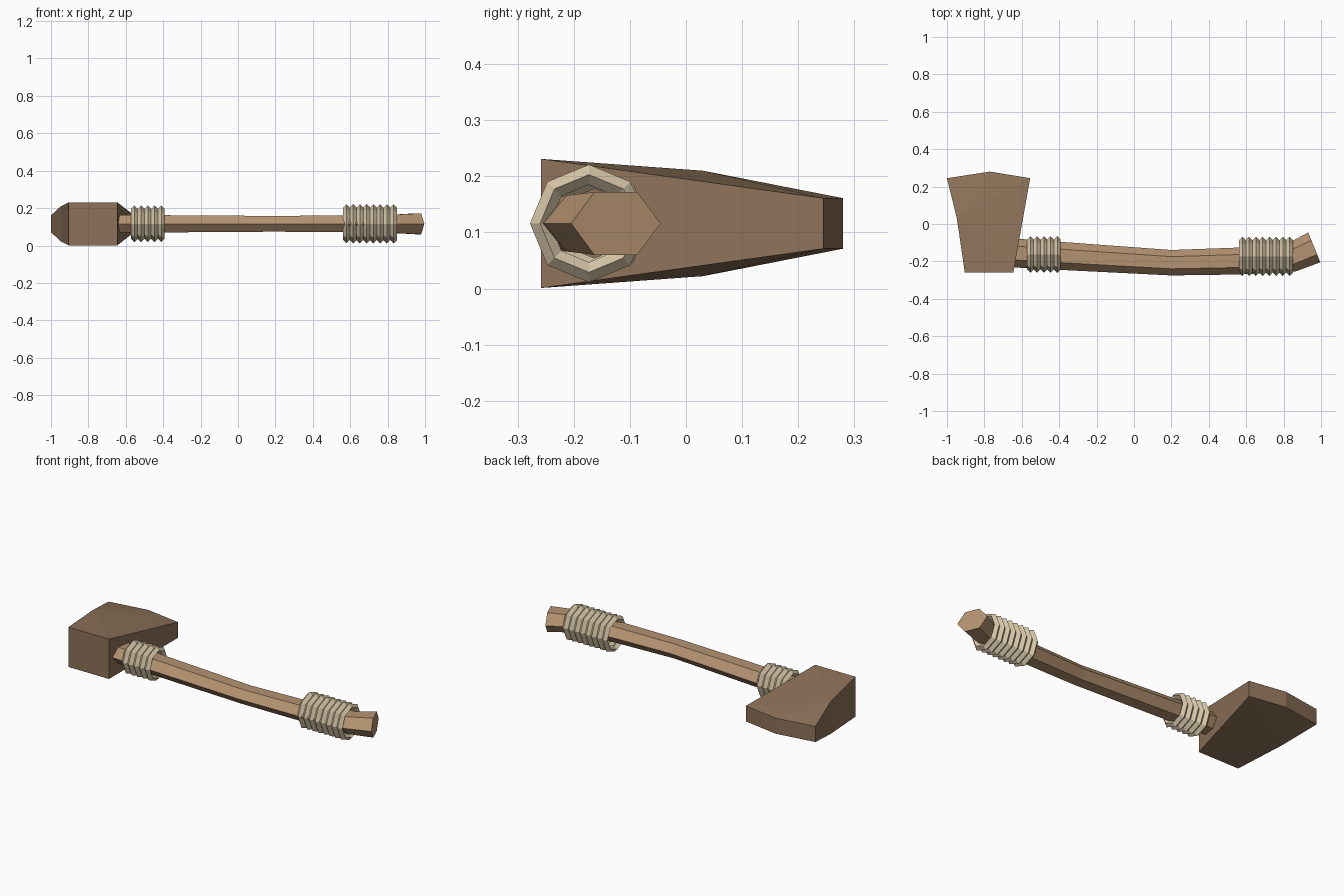
import bpy, bmesh, math

if "Cube" in bpy.data.objects:
    bpy.data.objects.remove(bpy.data.objects["Cube"])


def material(name, rgb):
    m = bpy.data.materials.new(name)
    m.diffuse_color = (*rgb, 1)
    m.use_nodes = True
    m.node_tree.nodes["Principled BSDF"].inputs["Base Color"].default_value = m.diffuse_color
    return m


DARK_WOOD = material("dark_wood", (0.27, 0.17, 0.10))
LIGHT_WOOD = material("light_wood", (0.46, 0.29, 0.165))
ROPE = material("rope", (0.68, 0.57, 0.39))
ZC = 0.116


def make(name, bm, mat):
    bmesh.ops.recalc_face_normals(bm, faces=bm.faces)
    me = bpy.data.meshes.new(name)
    bm.to_mesh(me)
    bm.free()
    me.materials.append(mat)
    ob = bpy.data.objects.new(name, me)
    bpy.context.collection.objects.link(ob)


# Head: outline as (x, y, half thickness), mirrored above and below the middle
outline = [(-0.905, -0.258, 0.115), (-0.645, -0.258, 0.115), (-0.555, 0.245, 0.045),
           (-0.77, 0.28, 0.045), (-1.0, 0.245, 0.045), (-0.947, 0.03, 0.094)]
bm = bmesh.new()
top = [bm.verts.new((x, y, ZC + h)) for x, y, h in outline]
bot = [bm.verts.new((x, y, ZC - h)) for x, y, h in outline]
for ring in (top, bot):
    for a, b, c in ((0, 1, 5), (1, 2, 5), (5, 2, 3), (5, 3, 4)):
        bm.faces.new((ring[a], ring[b], ring[c]))
for i in range(6):
    j = (i + 1) % 6
    bm.faces.new((top[i], top[j], bot[j], bot[i]))
make("head", bm, DARK_WOOD)

# Handle: flattened hexagon swept along a bent path (x, y, half width, half height, turn)
path = [(-0.72, -0.15, 0.078, 0.048, -5), (-0.40, -0.170, 0.075, 0.046, -5),
        (0.20, -0.207, 0.068, 0.042, 0), (0.56, -0.198, 0.072, 0.045, 2),
        (0.85, -0.175, 0.08, 0.05, 10), (0.964, -0.125, 0.086, 0.056, 22)]
bm = bmesh.new()
rings = []
for x, y, w, h, turn in path:
    t = math.radians(turn)
    ring = []
    for u, v in ((1, 0), (0.48, 1), (-0.48, 1), (-1, 0), (-0.48, -1), (0.48, -1)):
        ring.append(bm.verts.new((x - math.sin(t) * u * w, y + math.cos(t) * u * w,
                                  ZC + v * h)))
    rings.append(ring)
for a, b in zip(rings, rings[1:]):
    for i in range(6):
        j = (i + 1) % 6
        bm.faces.new((a[i], a[j], b[j], b[i]))
bm.faces.new(rings[0])
bm.faces.new(rings[-1])
make("handle", bm, LIGHT_WOOD)


# Rope wraps: rows of eight-sided loops with a diamond section
def wrap(name, x0, x1, count, y, outer):
    step = (x1 - x0) / count
    r = step / 2
    bm = bmesh.new()
    for k in range(count):
        cx = x0 + step * (k + 0.5)
        loops = []
        for i in range(8):
            a = math.tau * i / 8
            section = ((0, outer), (r, outer - r), (0, outer - 2 * r), (-r, outer - r))
            loops.append([bm.verts.new((cx + dx, y + math.cos(a) * rad,
                                        ZC + math.sin(a) * rad)) for dx, rad in section])
        for i in range(8):
            p, q = loops[i], loops[(i + 1) % 8]
            for s in range(4):
                n = (s + 1) % 4
                bm.faces.new((p[s], p[n], q[n], q[s]))
    make(name, bm, ROPE)


wrap("head_wrap", -0.572, -0.392, 5, -0.163, 0.098)
wrap("grip_wrap", 0.562, 0.85, 8, -0.173, 0.105)
